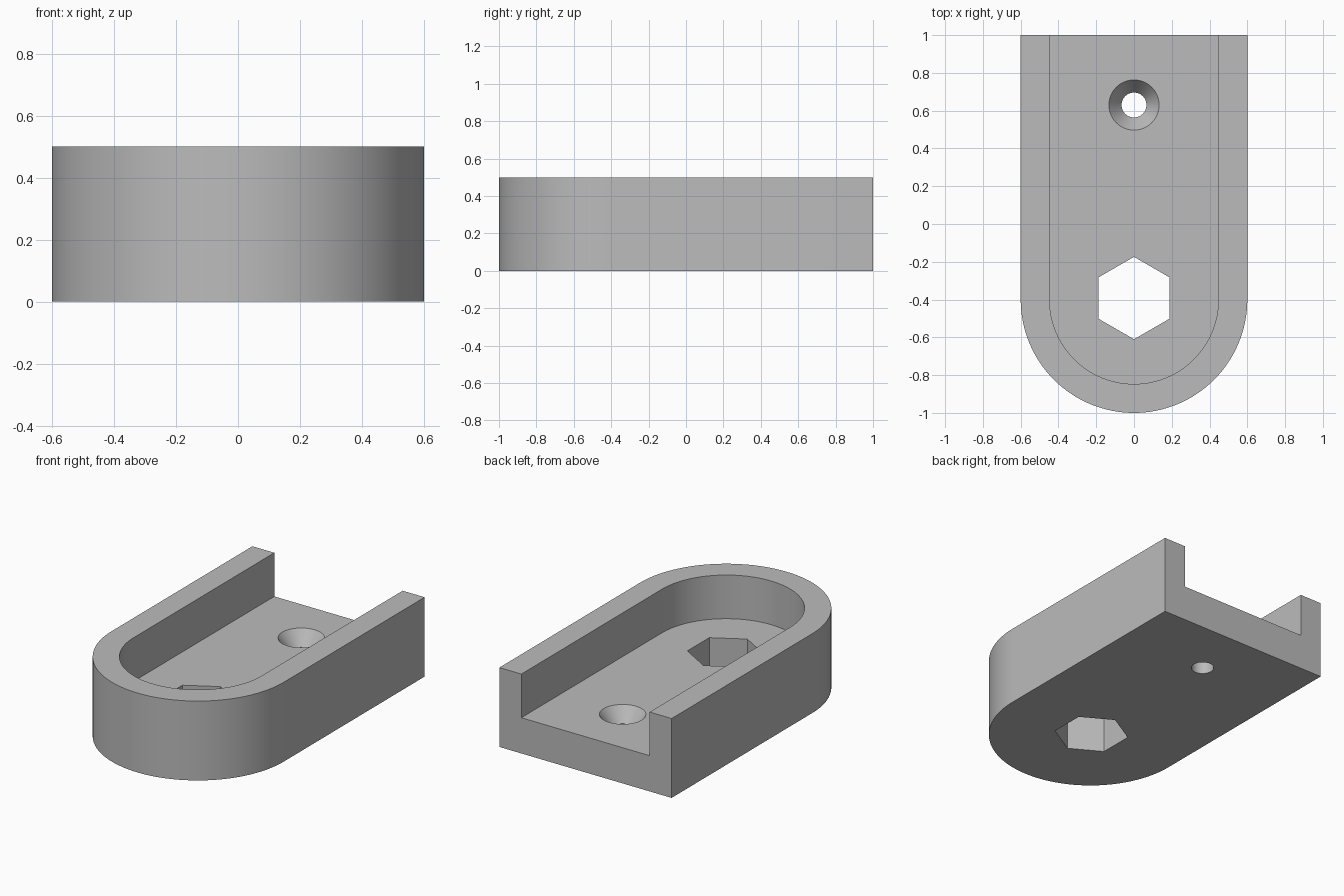
import bpy
import bmesh
from math import sin, cos, pi

cube = bpy.data.objects.get("Cube")
if cube:
    bpy.data.objects.remove(cube, do_unlink=True)

WIDTH, WALL, HEIGHT, FLOOR = 0.6, 0.153, 0.5, 0.225
ARC_Y = -0.4

grey = bpy.data.materials.new("plain grey")
grey.use_nodes = True
grey.diffuse_color = (0.5, 0.5, 0.5, 1)
grey.node_tree.nodes["Principled BSDF"].inputs["Base Color"].default_value = (0.5, 0.5, 0.5, 1)


def slot(radius, back):
    """Outline with a round front end and a square back end."""
    arc = [(radius * cos(pi + pi * i / 64), ARC_Y + radius * sin(pi + pi * i / 64))
           for i in range(65)]
    return arc + [(radius, back), (-radius, back)]


def ring(radius, y, sides, turn=0.0):
    return [(radius * cos(turn + 2 * pi * i / sides), y + radius * sin(turn + 2 * pi * i / sides))
            for i in range(sides)]


def loft(name, levels):
    """Closed solid through matching outlines, given as (outline, z)."""
    bm = bmesh.new()
    loops = [[bm.verts.new((x, y, z)) for x, y in outline] for outline, z in levels]
    n = len(loops[0])
    for low, high in zip(loops, loops[1:]):
        for i in range(n):
            j = (i + 1) % n
            bm.faces.new((low[i], low[j], high[j], high[i]))
    bm.faces.new(loops[0][::-1])
    bm.faces.new(loops[-1])
    bmesh.ops.recalc_face_normals(bm, faces=bm.faces)
    mesh = bpy.data.meshes.new(name)
    bm.to_mesh(mesh)
    bm.free()
    mesh.materials.append(grey)
    obj = bpy.data.objects.new(name, mesh)
    bpy.context.collection.objects.link(obj)
    return obj


# Round-ended block
body = loft("channel_body", [(slot(WIDTH, 1), 0), (slot(WIDTH, 1), HEIGHT)])

# Pocket open at the back, hexagonal hole, countersunk screw hole
inner = slot(WIDTH - WALL, 1.2)
hexagon = ring(0.218, -0.392, 6, pi / 2)
bore, sink = ring(0.066, 0.63, 48), ring(0.133, 0.63, 48)
cutters = [
    loft("pocket_cutter", [(inner, FLOOR), (inner, HEIGHT + 0.2)]),
    loft("hex_cutter", [(hexagon, -0.1), (hexagon, FLOOR + 0.1)]),
    loft("screw_cutter", [(bore, -0.1), (bore, FLOOR - 0.09), (sink, FLOOR), (sink, FLOOR + 0.1)]),
]

bpy.ops.object.select_all(action="DESELECT")
bpy.context.view_layer.objects.active = body
body.select_set(True)
for cutter in cutters:
    cutter.hide_render = True
    mod = body.modifiers.new(cutter.name, "BOOLEAN")
    mod.operation = "DIFFERENCE"
    mod.solver = "EXACT"
    mod.object = cutter
    bpy.ops.object.modifier_apply(modifier=mod.name)
    bpy.data.objects.remove(cutter, do_unlink=True)

bpy.ops.object.shade_smooth_by_angle(angle=pi / 6)
